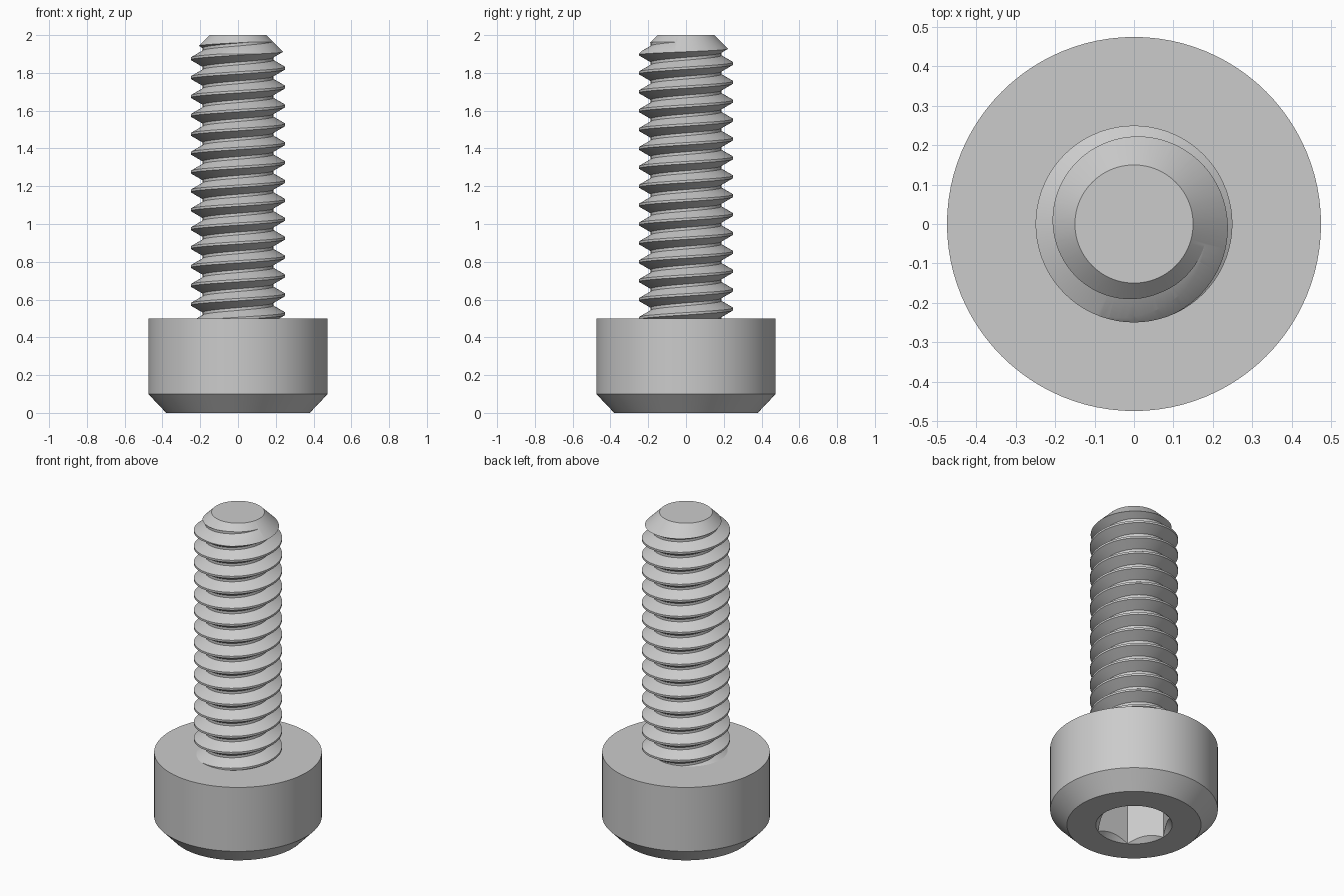
import bpy, bmesh
from math import sin, cos, pi, tau, radians

if "Cube" in bpy.data.objects:
    bpy.data.objects.remove(bpy.data.objects["Cube"])

steel = bpy.data.materials.new("grey steel")
steel.use_nodes = True
GREY = (0.6, 0.6, 0.6, 1)
steel.diffuse_color = GREY
steel.node_tree.nodes["Principled BSDF"].inputs["Base Color"].default_value = GREY


def finish(name, bm):
    bmesh.ops.recalc_face_normals(bm, faces=bm.faces)
    mesh = bpy.data.meshes.new(name)
    bm.to_mesh(mesh)
    bm.free()
    mesh.materials.append(steel)
    obj = bpy.data.objects.new(name, mesh)
    bpy.context.collection.objects.link(obj)
    return obj


def turned(name, profile, sides):
    """Closed solid of stacked rings, from (radius, z) pairs."""
    bm = bmesh.new()
    rings = [[bm.verts.new((r * cos(tau * j / sides), r * sin(tau * j / sides), z))
              for j in range(sides)] for r, z in profile]
    for low, high in zip(rings, rings[1:]):
        for j in range(sides):
            k = (j + 1) % sides
            bm.faces.new((low[j], low[k], high[k], high[j]))
    bm.faces.new(rings[0])
    bm.faces.new(rings[-1])
    return finish(name, bm)


def helical_thread(name, root, crest, pitch, phase, z_start, turns, sides):
    """Right-handed thread; each row joins the row one pitch above after a turn."""
    flat = pitch / 16
    flank = flat + (crest - root) * 0.577
    section = [(root, -flank), (crest, -flat), (crest, flat), (root, flank)]
    bm = bmesh.new()
    rows = []
    for t in range(turns + 1):
        for r, dz in section:
            z = z_start + phase + t * pitch + dz
            rows.append([bm.verts.new((r * cos(tau * j / sides), r * sin(tau * j / sides),
                                       z + pitch * j / sides)) for j in range(sides)])
    step = len(section)

    def vert(row, j):
        return rows[row][j] if j < sides else rows[row + step][0]

    for i in range(len(rows) - 1):
        for j in range(sides):
            if j == sides - 1 and i + 1 + step >= len(rows):
                continue
            bm.faces.new((vert(i, j), vert(i, j + 1), vert(i + 1, j + 1), vert(i + 1, j)))
    # Close both ends with fans to the axis
    bm.edges.ensure_lookup_table()
    ends = [e for e in bm.edges if e.is_boundary]
    middle = z_start + turns * pitch / 2
    bottom = bm.verts.new((0, 0, z_start))
    top = bm.verts.new((0, 0, z_start + (turns + 2) * pitch))
    for e in ends:
        a, b = e.verts
        bm.faces.new((a, b, bottom if a.co.z < middle else top))
    return finish(name, bm)


def cut(obj, tool, operation):
    mod = obj.modifiers.new("cut", 'BOOLEAN')
    mod.operation, mod.object, mod.solver = operation, tool, 'EXACT'
    bpy.context.view_layer.objects.active = obj
    bpy.ops.object.modifier_apply(modifier=mod.name)
    bpy.data.objects.remove(tool)


def smooth(obj):
    bpy.ops.object.select_all(action='DESELECT')
    obj.select_set(True)
    bpy.context.view_layer.objects.active = obj
    bpy.ops.object.shade_smooth_by_angle(angle=radians(25))


# Cylindrical head with a bevelled outer end
head = turned("head", [(0.38, 0), (0.475, 0.1), (0.475, 0.5)], 96)

# Hexagonal key socket with a countersunk rim
KEY = 0.2165
cut(head, turned("socket_cutter", [(KEY, -0.1), (KEY, 0.25)], 6), 'DIFFERENCE')
cut(head, turned("rim_cutter", [(KEY + 0.05, -0.05), (KEY - 0.05, 0.05)], 96), 'DIFFERENCE')
smooth(head)

# Threaded shaft trimmed to a chamfered tip
shaft = helical_thread("threaded_shaft", 0.187, 0.25, 0.1, 0.025, 0.2, 20, 72)
cut(shaft, turned("tip_trimmer", [(0.35, 0.45), (0.35, 1.8), (0.15, 2)], 96), 'INTERSECT')
smooth(shaft)
